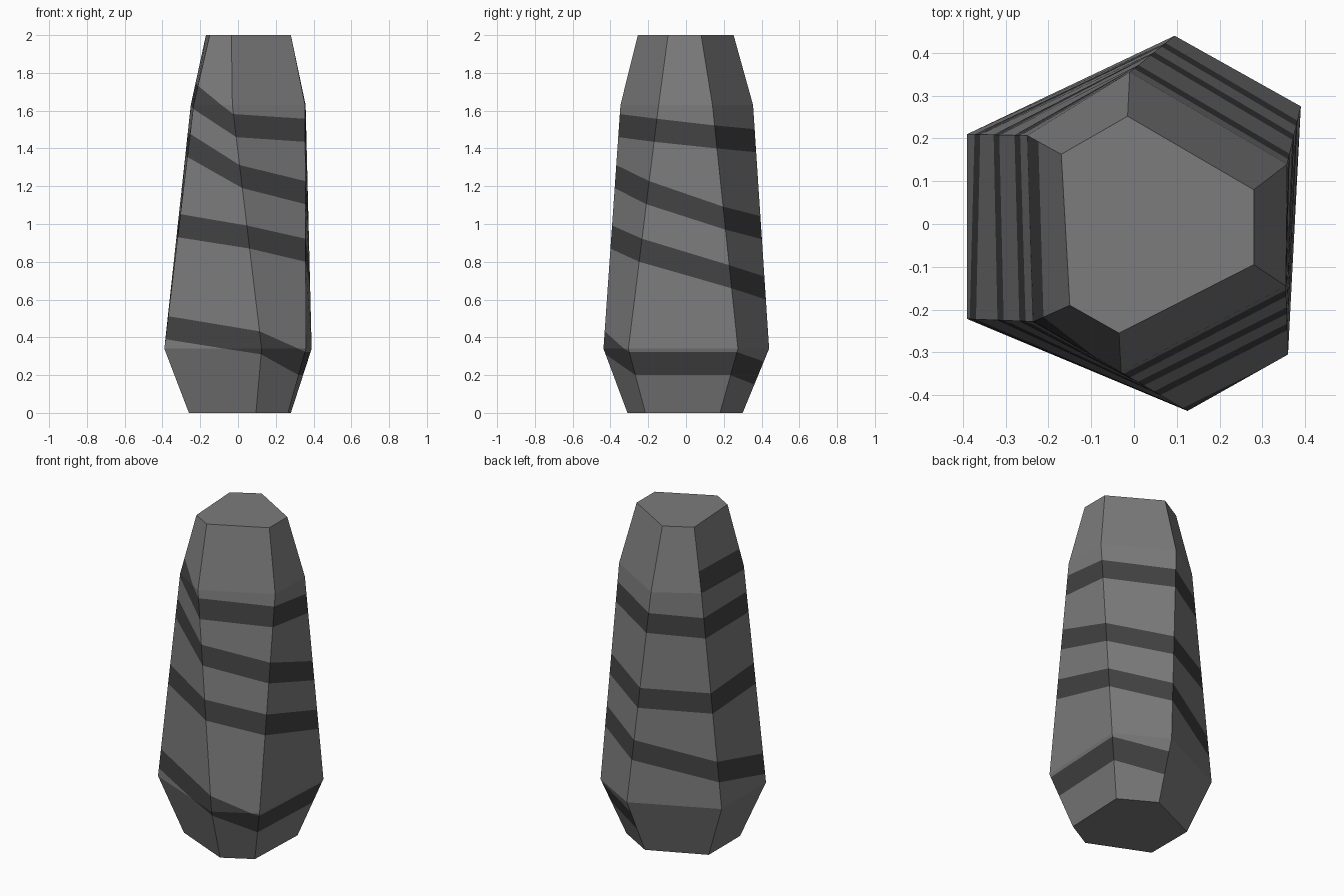
import bpy, bmesh
from mathutils import Vector

if "Cube" in bpy.data.objects:
    bpy.data.objects.remove(bpy.data.objects["Cube"])

# Hexagonal cross-sections (same corner order, starting at the back, clockwise from above)
rings = [
    (0.00, [(.07, .30), (.28, .18), (.265, -.215), (.095, -.31), (-.26, -.155), (-.26, .15)]),
    (0.34, [(.095, .44), (.39, .275), (.36, -.305), (.125, -.437), (-.39, -.222), (-.39, .21)]),
    (1.63, [(-.01, .355), (.358, .14), (.355, -.145), (-.03, -.347), (-.235, -.228), (-.25, .207)]),
    (2.00, [(-.015, .252), (.28, .08), (.28, -.095), (-.035, -.255), (-.15, -.19), (-.17, .163)]),
]
# Spiral band: lower-edge height at each corner, four turns up
spiral = [.15, .20, .20, .31, .39, .50,
          .60, .66, .80, .87, .93, .91,
          .92, .97, 1.105, 1.19, 1.355, 1.36,
          1.38, 1.40, 1.435, 1.46, 1.61, 1.63]
BAND = 0.122


def corner(k, z):
    """Point on vertical edge k at height z."""
    for (z0, r0), (z1, r1) in zip(rings, rings[1:]):
        if z <= z1:
            t = (z - z0) / (z1 - z0)
            return Vector((*Vector(r0[k]).lerp(Vector(r1[k]), t), z))


def material(name, v):
    m = bpy.data.materials.new(name)
    m.diffuse_color = (v, v, v, 1)
    m.use_nodes = True
    m.node_tree.nodes["Principled BSDF"].inputs["Base Color"].default_value = m.diffuse_color
    return m


# Faceted pillar body
bm = bmesh.new()
panel = bm.faces.layers.int.new("panel")
vs = [[bm.verts.new((x, y, z)) for x, y in pts] for z, pts in rings]
bm.faces.new(vs[0])[panel] = -1
bm.faces.new(vs[-1][::-1])[panel] = -1
for lo, hi in zip(vs, vs[1:]):
    for k in range(6):
        n = (k + 1) % 6
        bm.faces.new((lo[k], hi[k], hi[n], lo[n]))[panel] = k

# Cut the spiral band into each side panel
bands = [[] for _ in range(6)]
for i in range(len(spiral) - 1):
    k = i % 6
    planes = []
    for off in (0, BAND):
        a = corner(k, spiral[i] + off)
        b = corner((k + 1) % 6, spiral[i + 1] + off)
        d = b - a
        out = Vector((d.y, -d.x, 0))
        no = d.cross(out).normalized()
        if no.z < 0:
            no = -no
        planes.append((a, no))
        faces = [f for f in bm.faces if f[panel] == k]
        geom = faces + list({e for f in faces for e in f.edges}) + list({v for f in faces for v in f.verts})
        bmesh.ops.bisect_plane(bm, geom=geom, dist=0.0005, plane_co=a, plane_no=no)
    bands[k].append(planes)

# Colour faces lying between the two cuts of a band
for f in bm.faces:
    if f[panel] >= 0:
        c = f.calc_center_median()
        for (a, na), (b, nb) in bands[f[panel]]:
            if (c - a).dot(na) > 0 and (c - b).dot(nb) < 0:
                f.material_index = 1

bmesh.ops.recalc_face_normals(bm, faces=bm.faces)
me = bpy.data.meshes.new("banded_pillar")
bm.to_mesh(me)
bm.free()
me.materials.append(material("stone grey", 0.2))
me.materials.append(material("dark grey band", 0.055))
bpy.context.collection.objects.link(bpy.data.objects.new("banded_pillar", me))
